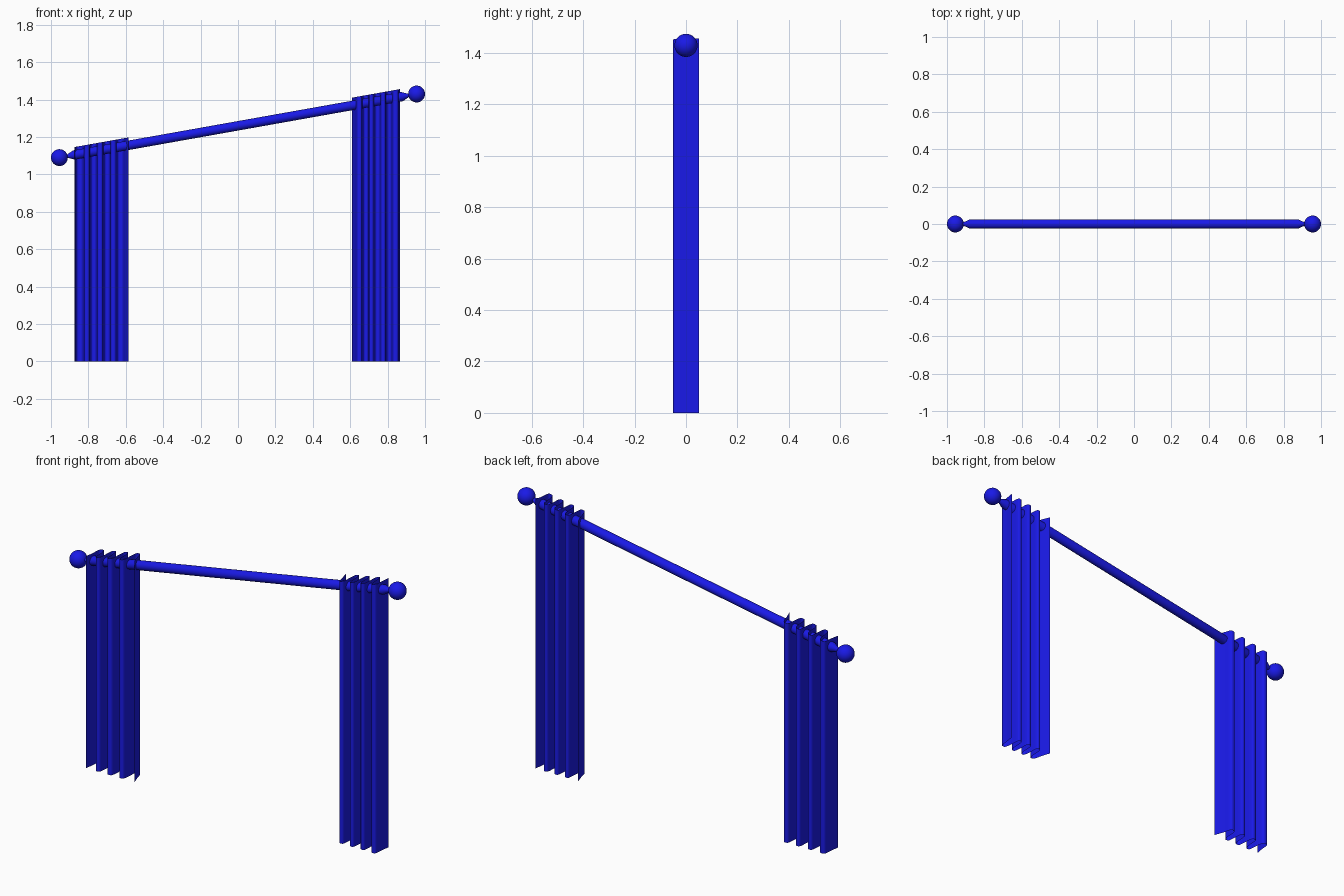
import bpy, bmesh, math
from mathutils import Vector

if "Cube" in bpy.data.objects:
    bpy.data.objects.remove(bpy.data.objects["Cube"])

blue = bpy.data.materials.new("blue")
blue.diffuse_color = (0.01, 0.01, 0.8, 1)
blue.use_nodes = True
blue.node_tree.nodes["Principled BSDF"].inputs["Base Color"].default_value = blue.diffuse_color

# Rod axis, sloping up to the right
BALL_X, MID_Z, SLOPE = 0.955, 1.26, 0.178
AXIS = Vector((1, 0, SLOPE)).normalized()


def rod_z(x):
    return MID_Z + SLOPE * x


def make_object(name, bm):
    mesh = bpy.data.meshes.new(name)
    bm.to_mesh(mesh)
    bm.free()
    mesh.materials.append(blue)
    ob = bpy.data.objects.new(name, mesh)
    bpy.context.collection.objects.link(ob)
    bpy.ops.object.select_all(action='DESELECT')
    ob.select_set(True)
    bpy.context.view_layer.objects.active = ob
    bpy.ops.object.shade_smooth_by_angle(angle=math.radians(40))
    return ob


# Curtain rod with necked ends, turned around the sloping axis
side = Vector((0, 1, 0))
up = AXIS.cross(side)
profile = [(-0.93, 0.008), (-0.912, 0.009), (-0.877, 0.025),
           (0.877, 0.025), (0.912, 0.009), (0.93, 0.008)]
N = 24
bm = bmesh.new()
rings = []
for x, r in profile:
    c = Vector((x, 0, rod_z(x)))
    rings.append([bm.verts.new(c + r * (math.cos(a) * side + math.sin(a) * up))
                  for a in (2 * math.pi * i / N for i in range(N))])
for a, b in zip(rings, rings[1:]):
    for i in range(N):
        bm.faces.new((a[i], a[(i + 1) % N], b[(i + 1) % N], b[i]))
bm.faces.new(rings[0])
bm.faces.new(rings[-1])
bmesh.ops.recalc_face_normals(bm, faces=bm.faces)
make_object("curtain_rod", bm)

# Ball finials
for name, s in (("left_finial", -1), ("right_finial", 1)):
    bm = bmesh.new()
    bmesh.ops.create_uvsphere(bm, u_segments=32, v_segments=16, radius=0.045)
    make_object(name, bm).location = (s * BALL_X, 0, rod_z(s * BALL_X))


# Pleated curtain: thin sheet following a smoothed fold line (outer to inner edge)
FOLDS = [(0, -0.05), (0.008, 0), (0.012, 0.042), (0.027, 0.05), (0.043, 0.042),
         (0.05, 0), (0.054, -0.042), (0.067, -0.05), (0.08, -0.042),
         (0.085, 0), (0.089, 0.042), (0.102, 0.05), (0.115, 0.042),
         (0.12, 0), (0.124, -0.042), (0.138, -0.05), (0.152, -0.042),
         (0.157, 0), (0.161, 0.042), (0.174, 0.05), (0.187, 0.042),
         (0.192, 0), (0.196, -0.042), (0.209, -0.05), (0.222, -0.042),
         (0.227, 0), (0.231, 0.042), (0.245, 0.05), (0.26, 0.042),
         (0.272, 0), (0.29, -0.05)]


def smooth_line(pts, steps=4):
    p = [Vector(q) for q in pts]
    p = [p[0]] + p + [p[-1]]
    out = []
    for a, b, c, d in zip(p, p[1:], p[2:], p[3:]):
        for k in range(steps):
            t = k / steps
            out.append(0.5 * (2 * b + (c - a) * t + (2 * a - 5 * b + 4 * c - d) * t * t
                              + (3 * b - a - 3 * c + d) * t ** 3))
    return out + [p[-1]]


def curtain(name, outer_x, width, turn):
    bm = bmesh.new()
    cols = []
    for q in smooth_line(FOLDS):
        x = outer_x + turn * q.x * width / 0.29
        y = max(-0.05, min(0.05, turn * q.y))
        cols.append((bm.verts.new((x, y, 0)), bm.verts.new((x, y, rod_z(x) + 0.042))))
    for a, b in zip(cols, cols[1:]):
        bm.faces.new((a[0], b[0], b[1], a[1]))
    make_object(name, bm)


curtain("left_curtain", -0.875, 0.29, 1)
curtain("right_curtain", 0.867, 0.257, -1)
